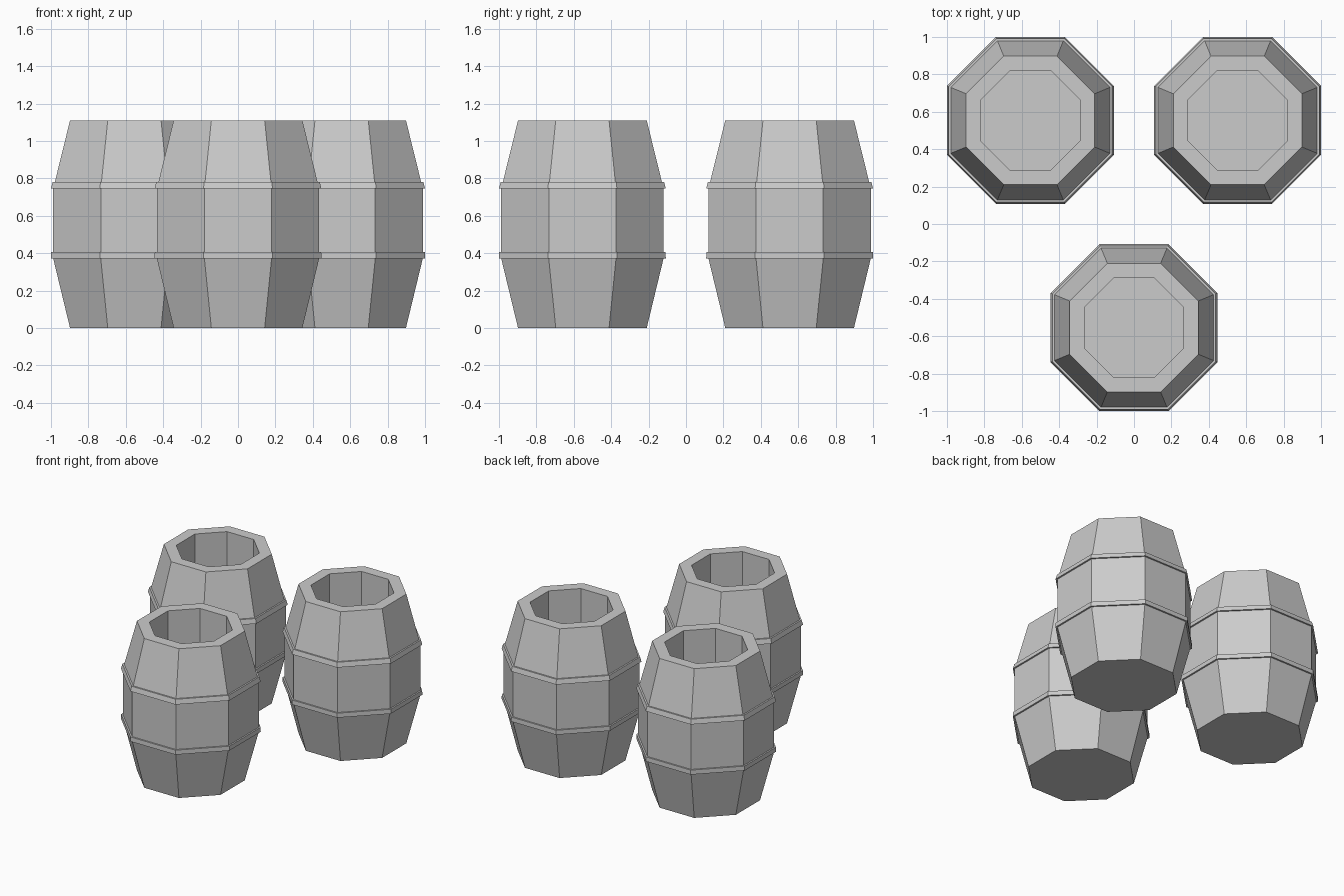
import bpy, bmesh
from math import pi, cos, sin

if "Cube" in bpy.data.objects:
    bpy.data.objects.remove(bpy.data.objects["Cube"])

SIDES = 8


def lathe(name, profile, centre, closed=False):
    """Spin (apothem, z) points into an eight-sided solid with flats facing the axes."""
    bm = bmesh.new()
    rings = []
    for apothem, z in profile:
        r = apothem / cos(pi / SIDES)
        rings.append([bm.verts.new((r * cos(a), r * sin(a), z))
                      for a in ((i + 0.5) * 2 * pi / SIDES for i in range(SIDES))])
    pairs = list(zip(rings, rings[1:]))
    if closed:
        pairs.append((rings[-1], rings[0]))
    for low, high in pairs:
        for i in range(SIDES):
            j = (i + 1) % SIDES
            bm.faces.new((low[i], low[j], high[j], high[i]))
    if not closed:
        bm.faces.new(rings[0][::-1])
        bm.faces.new(rings[-1])
    bmesh.ops.recalc_face_normals(bm, faces=bm.faces)
    mesh = bpy.data.meshes.new(name)
    bm.to_mesh(mesh)
    bm.free()
    obj = bpy.data.objects.new(name, mesh)
    obj.location = (*centre, 0)
    bpy.context.collection.objects.link(obj)
    return obj


# Open barrel: outer wall, flat rim, straight inner wall and floor
BODY = [(0.344, 0), (0.434, 0.372), (0.434, 0.745), (0.344, 1.11),
        (0.265, 1.11), (0.265, 0.08)]
# Hoops: lower band straight, upper band tapering with the staves
LOWER_HOOP = [(0.42, 0.372), (0.446, 0.372), (0.445, 0.405), (0.42, 0.405)]
UPPER_HOOP = [(0.41, 0.745), (0.446, 0.745), (0.437, 0.78), (0.41, 0.78)]

PLACES = {"left": (-0.554, 0.554), "right": (0.554, 0.554), "front": (0, -0.554)}
for side, centre in PLACES.items():
    lathe(f"{side}_barrel", BODY, centre)
    lathe(f"{side}_lower_hoop", LOWER_HOOP, centre, closed=True)
    lathe(f"{side}_upper_hoop", UPPER_HOOP, centre, closed=True)
